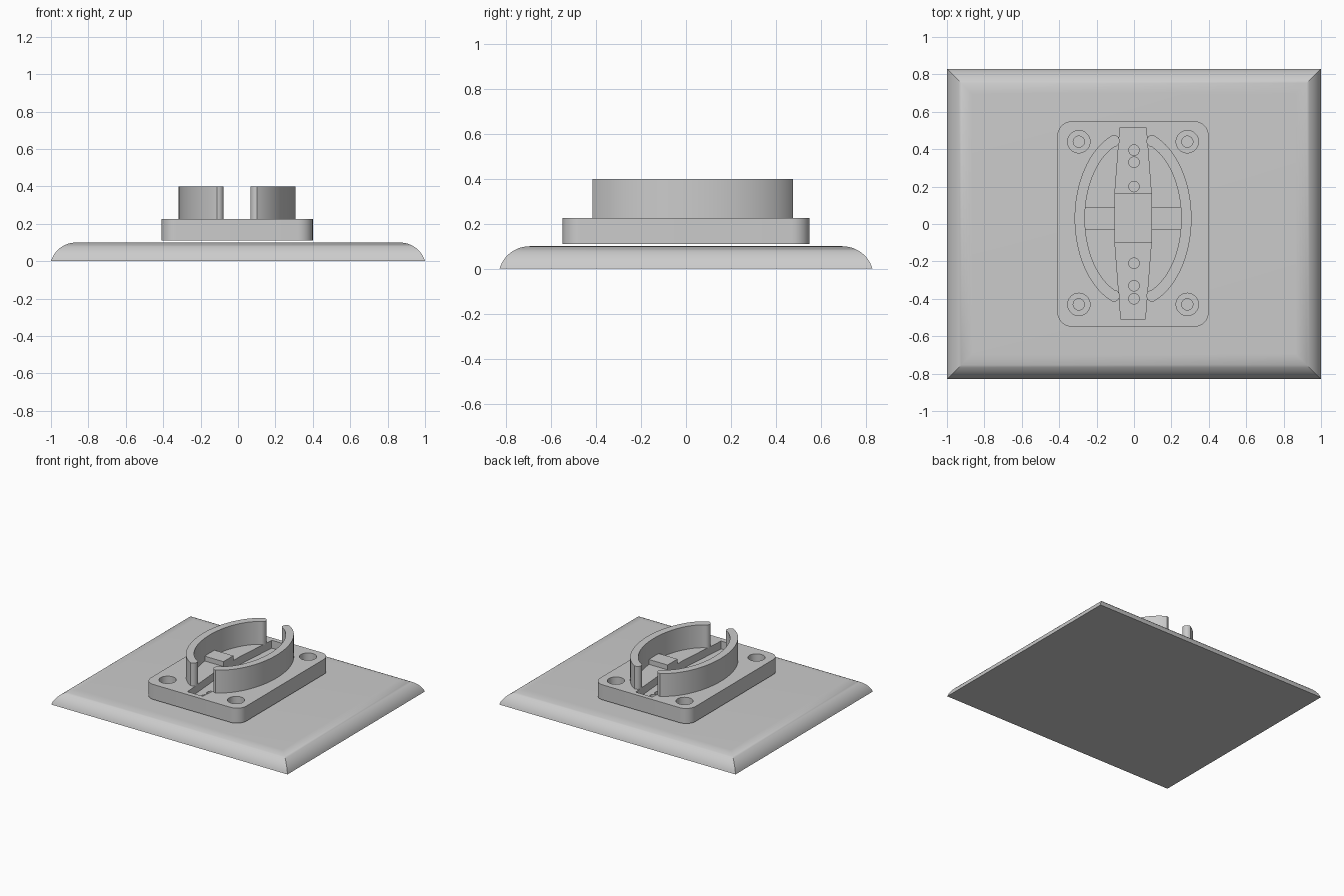
import bpy, bmesh
from math import cos, sin, pi, radians, atan2, hypot

if "Cube" in bpy.data.objects:
    bpy.data.objects.remove(bpy.data.objects["Cube"])

grey = bpy.data.materials.new("light_grey")
grey.use_nodes = True
grey.diffuse_color = (0.6, 0.6, 0.6, 1)
grey.node_tree.nodes["Principled BSDF"].inputs["Base Color"].default_value = grey.diffuse_color

CX, CY = -0.005, 0.03        # centre of the oval holder
TOP = 0.225                  # top of the mounting plate


def loft(name, rings):
    """Closed solid through equal-length rings of 3D points."""
    bm = bmesh.new()
    loops = [[bm.verts.new(p) for p in ring] for ring in rings]
    n = len(loops[0])
    for a, b in zip(loops, loops[1:]):
        for i in range(n):
            j = (i + 1) % n
            bm.faces.new((a[i], a[j], b[j], b[i]))
    bm.faces.new(loops[0][::-1])
    bm.faces.new(loops[-1])
    bmesh.ops.recalc_face_normals(bm, faces=bm.faces)
    mesh = bpy.data.meshes.new(name)
    bm.to_mesh(mesh)
    bm.free()
    mesh.materials.append(grey)
    obj = bpy.data.objects.new(name, mesh)
    bpy.context.collection.objects.link(obj)
    return obj


def prism(name, outline, z0, z1):
    return loft(name, [[(x, y, z) for x, y in outline] for z in (z0, z1)])


def rect(x0, x1, y0, y1):
    return [(x0, y0), (x1, y0), (x1, y1), (x0, y1)]


def circle(x, y, r, n=32):
    return [(x + r * cos(2 * pi * i / n), y + r * sin(2 * pi * i / n)) for i in range(n)]


def activate(obj):
    bpy.ops.object.select_all(action='DESELECT')
    obj.select_set(True)
    bpy.context.view_layer.objects.active = obj


def smooth(obj):
    activate(obj)
    bpy.ops.object.shade_smooth_by_angle(angle=radians(30))


def cut(obj, outline, z0, z1):
    cutter = prism("cutter", outline, z0, z1)
    cutter.hide_render = True
    mod = obj.modifiers.new("cut", 'BOOLEAN')
    mod.operation, mod.solver, mod.object = 'DIFFERENCE', 'EXACT', cutter
    activate(obj)
    bpy.ops.object.modifier_apply(modifier=mod.name)
    bpy.data.objects.remove(cutter)


# Base slab with a rounded, mitred rim
R, H = 0.14, 0.1
start = atan2(R - H, R) * -1 + atan2(R - H, R) * 2
rings = []
for i in range(13):
    a = start + (pi / 2 - start) * i / 12
    inset = R * (cos(start) - cos(a))
    z = R * sin(a) - R * sin(start)
    z *= H / (R - R * sin(start))
    rings.append([(x, y, z) for x, y in rect(inset - 1, 1 - inset, inset - 0.83, 0.83 - inset)])
smooth(loft("base_slab", rings))

# Mounting plate with rounded corners
rad, outline = 0.08, []
for k, (sx, sy) in enumerate([(1, 1), (-1, 1), (-1, -1), (1, -1)]):
    for i in range(9):
        a = pi / 2 * (k + i / 8)
        outline.append((CX + sx * (0.405 - rad) + rad * cos(a),
                        sy * (0.55 - rad) + rad * sin(a)))
plate = prism("mounting_plate", outline, 0.11, TOP)

# Tapered slot and deeper central pocket
half = [(0.07, 0.515), (0.0975, 0.16), (0.0975, -0.095), (0.065, -0.51)]
slot = [(CX - x, y) for x, y in half] + [(CX + x, y) for x, y in half[::-1]]
cut(plate, slot, 0.165, 0.3)
cut(plate, rect(CX - 0.0975, CX + 0.0975, -0.095, 0.16), 0.135, 0.3)

# Small holes along the slot
for y in (0.395, 0.33, 0.2, -0.21, -0.33, -0.4):
    cut(plate, circle(0, y, 0.028, 24), 0.05, 0.3)

# Counterbored corner screw holes
for x in (-0.295, 0.285):
    for y in (0.44, -0.43):
        cut(plate, circle(x, y, 0.06), 0.165, 0.3)
        cut(plate, circle(x, y, 0.03), 0.05, 0.3)
smooth(plate)


# Curved wall outline with rounded ends, on the +x side
def wall_outline():
    def arc(a, b, t):
        return [(a * cos(t * (i / 20 - 1)), b * sin(t * (i / 20 - 1))) for i in range(41)]

    def cap(p, q):
        mx, my = (p[0] + q[0]) / 2, (p[1] + q[1]) / 2
        r = hypot(p[0] - mx, p[1] - my)
        a = atan2(p[1] - my, p[0] - mx)
        return [(mx + r * cos(a + pi * i / 8), my + r * sin(a + pi * i / 8)) for i in range(1, 8)]

    outer = arc(0.3125, 0.475, radians(70))
    inner = arc(0.2575, 0.415, radians(67))[::-1]
    return outer + cap(outer[-1], inner[0]) + inner + cap(inner[-1], outer[0])


# Curved walls and the raised bars that reach in from them
for side, s in (("left", 1), ("right", -1)):
    wall = [(CX + s * x, CY + y) for x, y in wall_outline()]
    smooth(prism(side + "_curved_wall", wall, TOP - 0.005, 0.4))
    bar = [(CX + s * x, y) for x, y in rect(0.0975, 0.265, -0.03, 0.09)]
    prism(side + "_cross_bar", bar, TOP - 0.005, 0.262)
